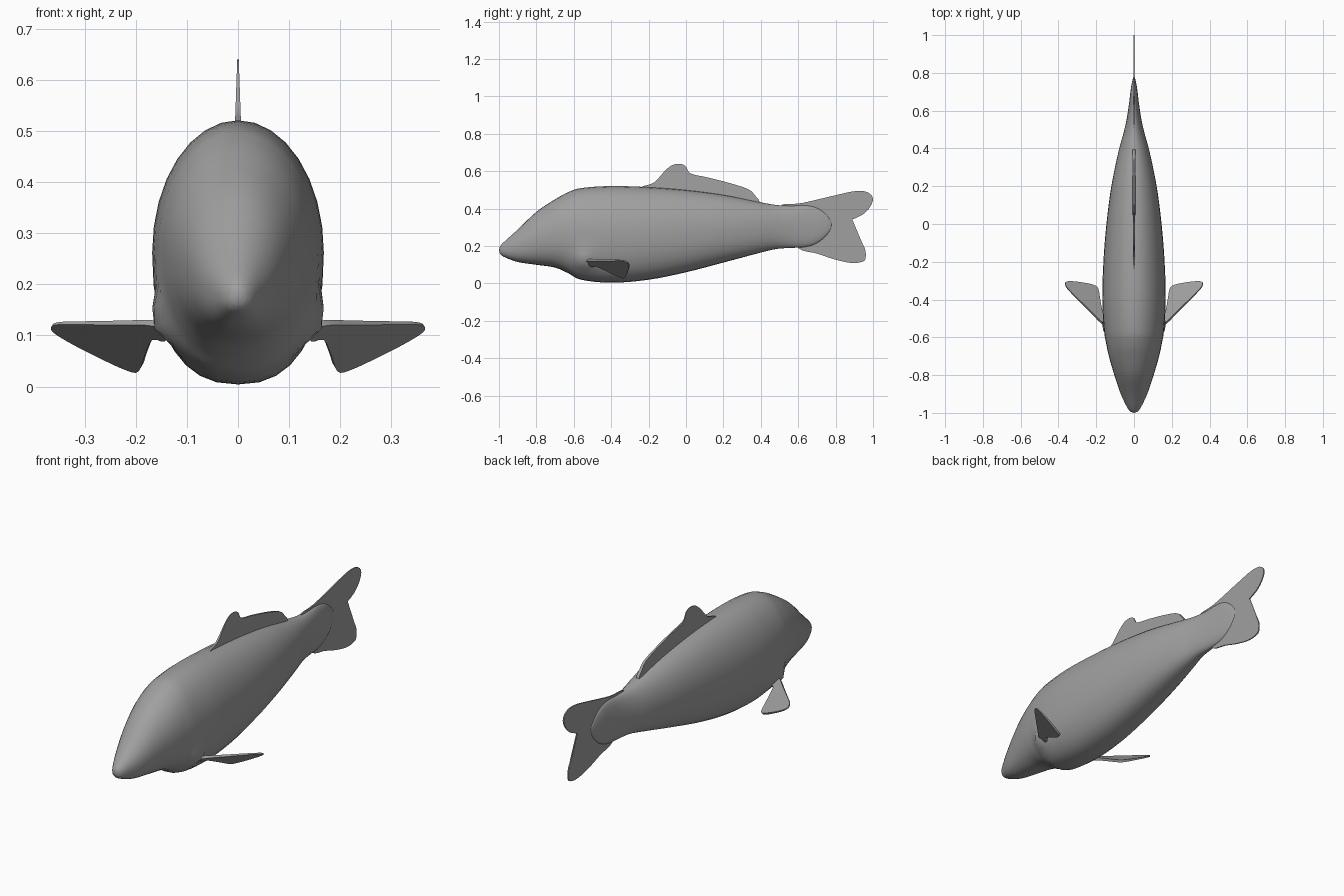
import bpy, bmesh, math
from mathutils import Vector

if "Cube" in bpy.data.objects:
    bpy.data.objects.remove(bpy.data.objects["Cube"])

grey = bpy.data.materials.new("fish grey")
grey.diffuse_color = (0.35, 0.35, 0.35, 1)
grey.use_nodes = True
grey.node_tree.nodes["Principled BSDF"].inputs["Base Color"].default_value = grey.diffuse_color


def finish(bm, name):
    bmesh.ops.recalc_face_normals(bm, faces=bm.faces)
    mesh = bpy.data.meshes.new(name)
    bm.to_mesh(mesh)
    bm.free()
    mesh.materials.append(grey)
    ob = bpy.data.objects.new(name, mesh)
    bpy.context.collection.objects.link(ob)
    bpy.ops.object.select_all(action='DESELECT')
    ob.select_set(True)
    bpy.context.view_layer.objects.active = ob
    bpy.ops.object.shade_smooth_by_angle(angle=math.radians(40))
    return ob


def spline(points, steps, closed=False):
    """Smooth curve through the points (Catmull-Rom)."""
    p = [Vector(q) for q in points]
    n = len(p)
    pick = (lambda i: p[i % n]) if closed else (lambda i: p[max(0, min(n - 1, i))])
    out = []
    for i in range(n if closed else n - 1):
        a, b, c, d = (pick(i + k) for k in (-1, 0, 1, 2))
        for s in range(steps):
            t = s / steps
            out.append(0.5 * (2 * b + (c - a) * t + (2 * a - 5 * b + 4 * c - d) * t * t
                              + (3 * b - a - 3 * c + d) * t ** 3))
    if not closed:
        out.append(p[-1])
    return out


def plate(name, outline, half, place):
    """Thin fin: closed outline, half(p) = half thickness, place(p, offset) = position."""
    bm = bmesh.new()
    sides = [[bm.verts.new(place(p, s * half(p))) for p in outline] for s in (-1, 1)]
    for loop in sides:
        bm.faces.new(loop)
    n = len(outline)
    for i in range(n):
        j = (i + 1) % n
        bm.faces.new((sides[0][i], sides[0][j], sides[1][j], sides[1][i]))
    bmesh.ops.triangulate(bm, faces=[f for f in bm.faces if len(f.verts) > 4])
    return finish(bm, name)


# Body: loft of cross-sections (y, bottom, top, half width)
sections = [
    (-0.995, 0.160, 0.198, 0.016), (-0.975, 0.143, 0.220, 0.034), (-0.9, 0.115, 0.288, 0.070),
    (-0.8, 0.100, 0.383, 0.104), (-0.7, 0.085, 0.450, 0.133), (-0.63, 0.055, 0.488, 0.148),
    (-0.56, 0.020, 0.510, 0.159), (-0.4, 0.004, 0.521, 0.168), (-0.2, 0.020, 0.515, 0.162),
    (0.0, 0.060, 0.500, 0.146), (0.2, 0.112, 0.474, 0.120), (0.38, 0.160, 0.438, 0.083),
    (0.48, 0.184, 0.420, 0.056), (0.56, 0.190, 0.416, 0.038), (0.64, 0.195, 0.418, 0.026),
    (0.7, 0.215, 0.405, 0.019), (0.75, 0.255, 0.370, 0.011), (0.775, 0.292, 0.335, 0.005)]
SEG = 32
bm = bmesh.new()
rings = []
for y, lo, hi, w in spline([Vector(s) for s in sections], 4):
    mid, r = (lo + hi) / 2, (hi - lo) / 2
    ring = []
    for k in range(SEG):
        a = 2 * math.pi * k / SEG
        c, s = math.cos(a), math.sin(a)
        e = 1.0 if s >= 0 else 0.85          # fuller belly
        x = math.copysign(abs(c) ** e, c) * w
        z = mid + math.copysign(abs(s) ** e, s) * r
        # lump where each side fin joins the body
        lump = math.exp(-((y + 0.545) / 0.045) ** 2 - ((z - 0.125) / 0.04) ** 2)
        x += math.copysign(0.032 * lump, c) if abs(c) > 0.01 else 0
        ring.append(bm.verts.new((x, y, z)))
    rings.append(ring)
for r0, r1 in zip(rings, rings[1:]):
    for k in range(SEG):
        j = (k + 1) % SEG
        bm.faces.new((r0[k], r0[j], r1[j], r1[k]))
for ring, tip in ((rings[0], (0, -1.0, 0.18)), (rings[-1], (0, 0.78, 0.314))):
    v = bm.verts.new(tip)
    for k in range(SEG):
        bm.faces.new((ring[k], ring[(k + 1) % SEG], v))
finish(bm, "body")


# Fins standing on the centre line, outlines in (y, z)
def upright(p, off):
    return (off, p[0], p[1])


tail = [(0.5, 0.412), (0.62, 0.43), (0.8, 0.472), (0.9, 0.493), (0.965, 0.49), (0.998, 0.46),
        (0.988, 0.415), (0.94, 0.365), (0.83, 0.31), (0.91, 0.255), (0.955, 0.19), (0.96, 0.135),
        (0.94, 0.115), (0.88, 0.11), (0.79, 0.13), (0.7, 0.16), (0.6, 0.19), (0.55, 0.3)]
plate("tail_fin", spline(tail, 4, True), lambda p: 0.003, upright)

dorsal = [(-0.23, 0.507), (-0.17, 0.54), (-0.11, 0.605), (-0.07, 0.634), (-0.03, 0.639),
          (0.0, 0.625), (0.025, 0.588), (0.12, 0.566), (0.24, 0.535), (0.33, 0.505),
          (0.365, 0.475), (0.375, 0.43), (0.1, 0.47)]
plate("dorsal_fin", spline(dorsal, 4, True), lambda p: 0.0015 + 0.035 * (0.64 - p[1]), upright)

# Side fins: outline in (x, y) on a tilted plane
side = [(0.14, -0.54), (0.175, -0.52), (0.22, -0.475), (0.29, -0.405), (0.345, -0.35),
        (0.364, -0.322), (0.358, -0.306), (0.32, -0.305), (0.265, -0.313), (0.215, -0.325),
        (0.192, -0.345), (0.18, -0.41), (0.165, -0.48), (0.14, -0.5)]
normal = Vector((-0.57, 0.575, 1)).normalized()
for sign, name in ((1, "right_side_fin"), (-1, "left_side_fin")):
    def tilted(p, off):
        q = Vector((p[0], p[1], 0.125 + 0.57 * (p[0] - 0.165) - 0.575 * (p[1] + 0.53)))
        q += normal * off
        return (sign * q.x, q.y, q.z)
    plate(name, spline(side, 3, True), lambda p: 0.003 + 0.02 * max(0, 0.36 - p[0]), tilted)
